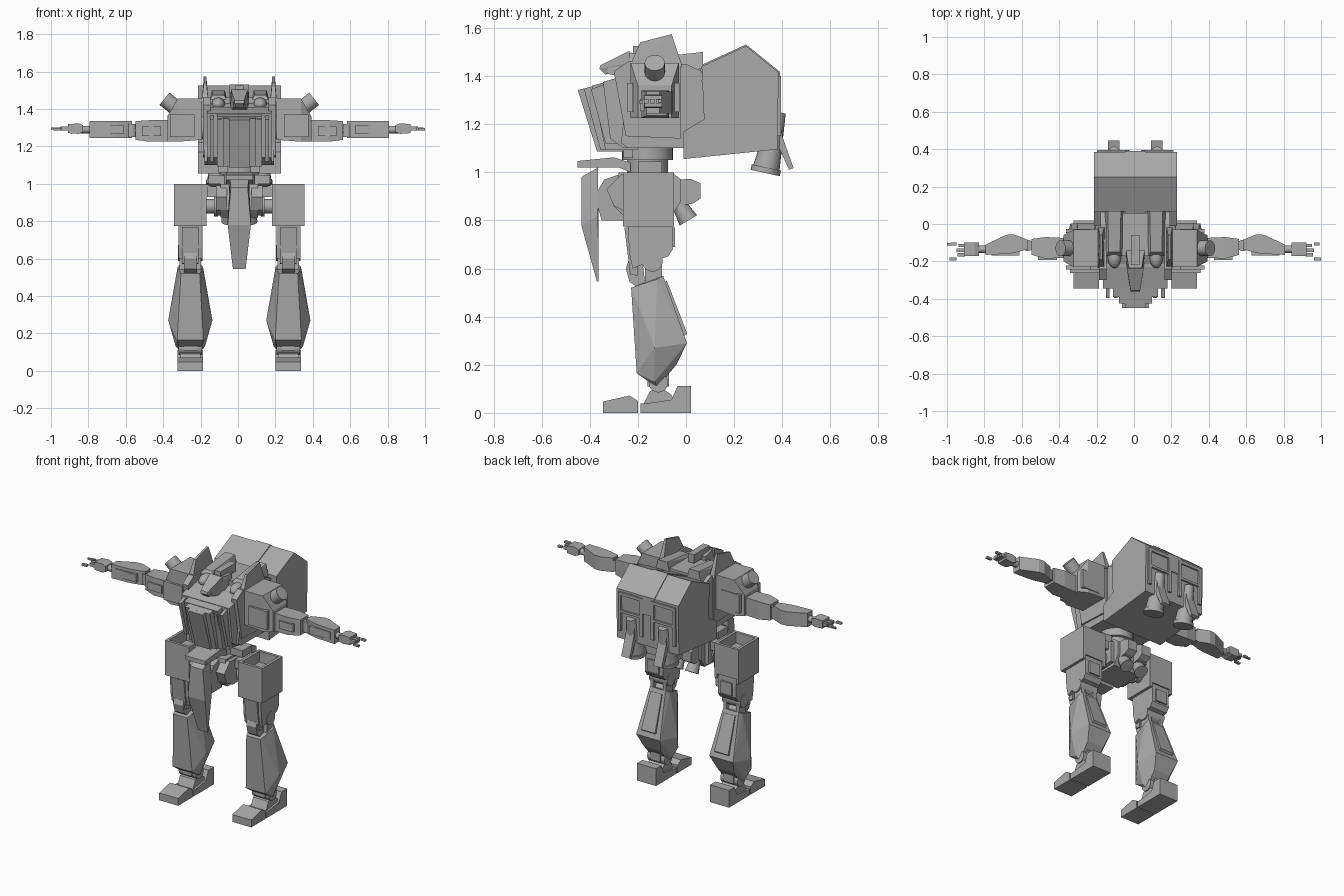
import bpy, bmesh
from math import radians
from mathutils import Vector

if "Cube" in bpy.data.objects:
    bpy.data.objects.remove(bpy.data.objects["Cube"])

CX = 0.007  # centre line of the machine
grey = bpy.data.materials.new("armour_grey")
grey.use_nodes = True
grey.diffuse_color = (0.4, 0.4, 0.4, 1)
grey.node_tree.nodes["Principled BSDF"].inputs["Base Color"].default_value = (0.4, 0.4, 0.4, 1)


def finish(name, bm, pair, smooth=False):
    bmesh.ops.recalc_face_normals(bm, faces=bm.faces)
    mesh = bpy.data.meshes.new(name)
    bm.to_mesh(mesh)
    bm.free()
    mesh.materials.append(grey)
    ob = bpy.data.objects.new(name, mesh)
    ob.location.x = CX
    bpy.context.collection.objects.link(ob)
    if pair:
        ob.modifiers.new("Mirror", 'MIRROR').use_mirror_merge = False
    if smooth:
        bpy.ops.object.select_all(action='DESELECT')
        ob.select_set(True)
        bpy.context.view_layer.objects.active = ob
        bpy.ops.object.shade_smooth_by_angle(angle=radians(35))
    return ob


def hull(name, pts, pair=True):
    """Convex solid around a handful of points."""
    bm = bmesh.new()
    for p in pts:
        bm.verts.new(p)
    res = bmesh.ops.convex_hull(bm, input=bm.verts)
    bmesh.ops.delete(bm, geom=[v for v in res["geom_interior"] if isinstance(v, bmesh.types.BMVert)], context='VERTS')
    bmesh.ops.dissolve_limit(bm, angle_limit=radians(2), verts=bm.verts, edges=bm.edges)
    return finish(name, bm, pair)


def box(name, x, y, z, pair=True):
    return hull(name, [(a, b, c) for a in x for b in y for c in z], pair)


def prism(name, x0, x1, profile, pair=False):
    """Side profile of (y, z) points swept from x0 to x1."""
    bm = bmesh.new()
    face = bm.faces.new([bm.verts.new((x0, y, z)) for y, z in profile])
    out = bmesh.ops.extrude_face_region(bm, geom=[face])["geom"]
    bmesh.ops.translate(bm, vec=(x1 - x0, 0, 0), verts=[v for v in out if isinstance(v, bmesh.types.BMVert)])
    return finish(name, bm, pair)


def cyl(name, a, b, r0, r1=None, pair=True, n=20):
    """Round rod or cone running from a to b."""
    a, b = Vector(a), Vector(b)
    bm = bmesh.new()
    bmesh.ops.create_cone(bm, cap_ends=True, segments=n, radius1=r0, radius2=r0 if r1 is None else r1, depth=(b - a).length)
    bm.transform((b - a).to_track_quat('Z', 'Y').to_matrix().to_4x4())
    bmesh.ops.translate(bm, vec=(a + b) / 2, verts=bm.verts)
    return finish(name, bm, pair, True)


LEG = 0.262  # distance of each leg from the centre line


def leg_span(half, off=0):
    return (LEG + off - half, LEG + off + half)


# Feet
prism("heel", *leg_span(.068), [(-.19, 0), (.02, 0), (.02, .112), (-.035, .112), (-.06, .055), (-.16, .04), (-.19, .04)], True)
prism("toe", *leg_span(.068), [(-.345, 0), (-.2, 0), (-.2, .05), (-.235, .072), (-.345, .047)], True)
prism("ankle_block", *leg_span(.055), [(-.18, .03), (-.04, .03), (-.06, .075), (-.11, .11), (-.15, .09)], True)
cyl("ankle_joint", (LEG - .062, -.115, .125), (LEG + .062, -.115, .125), .04)
box("ankle_post", leg_span(.035), (-.16, -.07), (.11, .2))

# Shins: chamfered shell bulging at the calf
rings = [(.054, -.215, .525), (.068, -.12, .555), (.055, -.095, .57),
         (.070, -.205, .165), (.118, -.13, .27), (.085, .004, .29),
         (.060, -.04, .2), (.078, -.13, .13), (.055, -.12, .105), (.05, -.228, .52)]
hull("shin_shell", [(LEG + s * w, y, z) for w, y, z in rings for s in (1, -1)])
hull("calf_plate", [(LEG + s * w, y, z) for s in (1, -1) for w, y, z in
     [(.04, -.08, .55), (.05, .005, .33), (.04, -.1, .53), (.05, -.03, .3)]])
for off in (-.045, .045):
    box("knee_fork", leg_span(.012, off), (-.17, -.1), (.52, .64))
cyl("knee_joint", (LEG - .066, -.14, .63), (LEG + .066, -.14, .63), .043)
cyl("lower_knee_pin", (LEG - .055, -.14, .56), (LEG + .055, -.14, .56), .024)
prism("knee_cap", *leg_span(.035), [(-.25, .6), (-.235, .545), (-.2, .52), (-.17, .54), (-.18, .62), (-.24, .63)], True)

# Thighs
prism("thigh", *leg_span(.064), [(-.25, .9), (-.06, .9), (-.055, .68), (-.075, .65), (-.17, .62), (-.222, .6), (-.235, .66)], True)
prism("thigh_front_panel", *leg_span(.045), [(-.256, .77), (-.2, .77), (-.2, .57), (-.232, .575)], True)
box("thigh_back_panel", leg_span(.04), (-.07, -.045), (.69, .77))

# Hip armour: box open at the top, cut away on the back and inner side
X0, X1, Y0, Y1, Z0, Z1 = LEG - .086, LEG + .086, -.262, -.05, .775, 1.0
T = .018
box("hip_armour_outer", (X1 - T, X1), (Y0, Y1), (Z0, Z1))
box("hip_armour_front", (X0, X1 - T), (Y0, Y0 + T), (Z0, Z1))
box("hip_armour_inner", (X0, X0 + T), (Y0 + T, Y1), (Z0, Z1))
box("hip_armour_back", (X0 + T, X1 - T), (Y1 - T, Y1), (Z0 + .03, Z1))
box("hip_armour_floor", (X0 + T, X1 - T), (Y0 + T, Y1 - T), (.9, .93))

# Pelvis and hip joints
cyl("hip_axle", (.08, -.15, .88), (X0 + .01, -.15, .88), .038)
cyl("hip_collar", (.115, -.15, .88), (.135, -.15, .88), .055)
prism("pelvis", -.1, .1, [(-.3, .86), (-.26, .82), (-.06, .82), (-.02, .88), (-.02, .97), (-.06, 1.0), (-.28, 1.0)])
prism("pelvis_cheek", .065, .125, [(-.33, .93), (-.27, .99), (-.06, .98), (-.06, .84), (-.24, .83), (-.3, .86)], True)
prism("skirt_mount", -.055, .055, [(-.38, .9), (-.34, .97), (-.25, 1.0), (-.25, .8), (-.35, .8)])
box("upper_hip_wing", (.1, .172), (-.22, -.08), (.93, .985))
hull("front_skirt", [(s * w, y, z) for s in (1, -1) for w, y, z in
     [(.045, -.435, .98), (.05, -.365, 1.02), (.062, -.435, .78), (.062, -.365, .82), (.034, -.37, .545), (.034, -.364, .545)]], False)
prism("skirt_cover", -.072, .072, [(-.45, 1.02), (-.28, 1.02), (-.23, 1.0), (-.23, 1.04), (-.3, 1.062), (-.45, 1.047)])
prism("rear_block", .02, .085, [(-.03, .86), (.03, .87), (.06, .89), (.06, .955), (.02, .972), (-.03, .97)], True)
cyl("rear_thruster", (.055, -.05, .9), (.055, .01, .8), .025, .042)

# Waist
cyl("waist_ring", (0, -.16, 1.05), (0, -.16, 1.1), .105, pair=False, n=32)
cyl("waist_core", (0, -.16, .99), (0, -.16, 1.13), .085, pair=False, n=32)
box("waist_lug", (.06, .11), (-.26, -.22), (1.06, 1.12))
box("waist_side", (.08, .165), (-.2, -.1), (1.0, 1.045))

# Torso with stepped chest
prism("torso", -.185, .185, [(-.27, 1.12), (-.24, 1.1), (.0, 1.1), (.05, 1.13), (.078, 1.2), (.065, 1.42), (.0, 1.45),
                              (-.12, 1.45), (-.24, 1.4)])
prism("chest_outer", -.172, .172, [(-.345, 1.375), (-.315, 1.14), (-.26, 1.1), (-.1, 1.1), (-.1, 1.42), (-.23, 1.41)])
prism("chest_middle", -.12, .12, [(-.39, 1.36), (-.335, 1.092), (-.2, 1.092), (-.2, 1.41)])
prism("chest_centre", -.088, .088, [(-.425, 1.348), (-.355, 1.092), (-.2, 1.092), (-.2, 1.405)])
prism("chest_nose", -.055, .055, [(-.45, 1.342), (-.37, 1.087), (-.2, 1.087), (-.2, 1.4)])
for x in (.105, .148):
    prism("chest_rib", x - .01, x + .01, [(-.395, 1.345), (-.335, 1.12), (-.25, 1.12), (-.25, 1.385), (-.3, 1.38)], True)
prism("collar_side", .155, .195, [(-.3, 1.42), (-.25, 1.15), (-.02, 1.14), (-.02, 1.45), (-.24, 1.46)], True)

# Gun pods beside the head, with rounded noses
hull("gun_pod", [(.112 + s * w, y, z) for s in (1, -1) for w, y, z in
     [(.05, .07, 1.43), (.05, -.17, 1.4), (.045, -.17, 1.45), (.03, -.15, 1.475), (.035, .07, 1.5)]])
bm = bmesh.new()
bmesh.ops.create_uvsphere(bm, u_segments=20, v_segments=12, radius=.036)
bmesh.ops.scale(bm, vec=(1, 1.7, 1), verts=bm.verts)
bmesh.ops.translate(bm, vec=(.112, -.175, 1.425), verts=bm.verts)
finish("gun_nose", bm, True, True)

# Head
hull("head", [(s * w, y, z) for s in (1, -1) for w, y, z in
     [(.03, -.33, 1.41), (.045, -.24, 1.39), (.05, -.15, 1.4), (.05, -.14, 1.49), (.035, -.23, 1.497), (.03, -.32, 1.45)]], False)
hull("head_visor", [(s * w, y, z) for s in (1, -1) for w, y, z in
     [(.025, -.36, 1.43), (.02, -.335, 1.405), (.045, -.235, 1.505), (.045, -.235, 1.455), (.025, -.355, 1.445)]], False)
box("head_crest", (-.022, .022), (-.22, -.06), (1.47, 1.525), False)
box("neck_block", (-.07, .07), (-.17, .06), (1.4, 1.46), False)

# Shoulder fins
hull("shoulder_fin", [(x, y, z) for y, z, xs in
     [(-.235, 1.44, (.165, .2)), (-.015, 1.44, (.165, .2)), (-.19, 1.54, (.176, .19)), (-.06, 1.574, (.176, .19))] for x in xs])

# Backpack with raised spine and rear panels
prism("backpack", -.222, .222, [(-.01, 1.055), (.38, 1.095), (.385, 1.415), (.25, 1.525), (.065, 1.44), (.075, 1.22), (-.01, 1.17)])
prism("backpack_spine", -.052, .052, [(.06, 1.4), (.06, 1.444), (.25, 1.531), (.39, 1.418), (.39, 1.3), (.3, 1.3)])
for x0, x1, z0, z1 in [(.03, .05, 1.15, 1.4), (.185, .205, 1.15, 1.4), (.05, .185, 1.38, 1.4), (.05, .185, 1.27, 1.285)]:
    box("rear_frame", (x0, x1), (.36, .395), (z0, z1))
cyl("main_nozzle", (.115, .385, 1.25), (.115, .33, 1.0), .03, .058)
cyl("nozzle_rim", (.115, .334, 1.02), (.115, .329, .997), .062)
prism("nozzle_flap", .085, .145, [(.375, 1.295), (.39, 1.21), (.4, 1.15), (.447, 1.018), (.428, 1.01), (.37, 1.14)], True)

# Shoulders
hull("shoulder", [(x, y, z) for x, ys, zs in
     [(.2, (-.23, -.03), (1.235, 1.455)), (.33, (-.23, -.03), (1.225, 1.455)), (.385, (-.2, -.06), (1.225, 1.36))]
     for y in ys for z in zs])
for y in (-.235, -.04):
    box("shoulder_side_plate", (.24, .37), (y - .008, y + .014), (1.25, 1.37))
cyl("shoulder_axle", (.16, -.13, 1.3), (.24, -.13, 1.3), .06)
cyl("shoulder_launcher", (.32, -.13, 1.39), (.4, -.13, 1.455), .042, n=24)

# Arms
hull("upper_arm", [(x, y, z) for x, ys, zs in
     [(.37, (-.18, -.075), (1.225, 1.34)), (.48, (-.185, -.07), (1.225, 1.34)), (.555, (-.165, -.08), (1.235, 1.335))]
     for y in ys for z in zs])
box("upper_arm_plate", (.42, .52), (-.192, -.15), (1.255, 1.305))
cyl("elbow_rod", (.54, -.115, 1.285), (.6, -.115, 1.285), .025)
for x in (.575, .615):
    cyl("elbow_joint", (x, -.115, 1.25), (x, -.115, 1.32), .03)
hull("forearm", [(x, y, z) for x, ys in
     [(.575, (-.135, -.085)), (.65, (-.155, -.055)), (.69, (-.16, -.058)), (.8, (-.165, -.11))]
     for y in ys for z in (1.245, 1.335)])
box("forearm_plate", (.62, .77), (-.168, -.13), (1.265, 1.315))

# Hands
cyl("wrist", (.79, -.135, 1.29), (.85, -.135, 1.29), .02)
hull("palm", [(x, y, z) for x, h in [(.835, .018), (.86, .028), (.915, .024)] for y in (-.172, -.1) for z in (1.295 - h, 1.295 + h)])
for y, x in ((-.165, .95), (-.14, .955), (-.115, .945)):
    box("finger_base", (.91, x), (y - .009, y + .009), (1.285, 1.305))
box("thumb_tip", (.955, .985), (-.116, -.1), (1.29, 1.302))
box("finger_tip", (.955, .993), (-.195, -.178), (1.286, 1.298))
box("right_finger_tip", (-1.007, -.985), (-.115, -.102), (1.29, 1.3), False)
